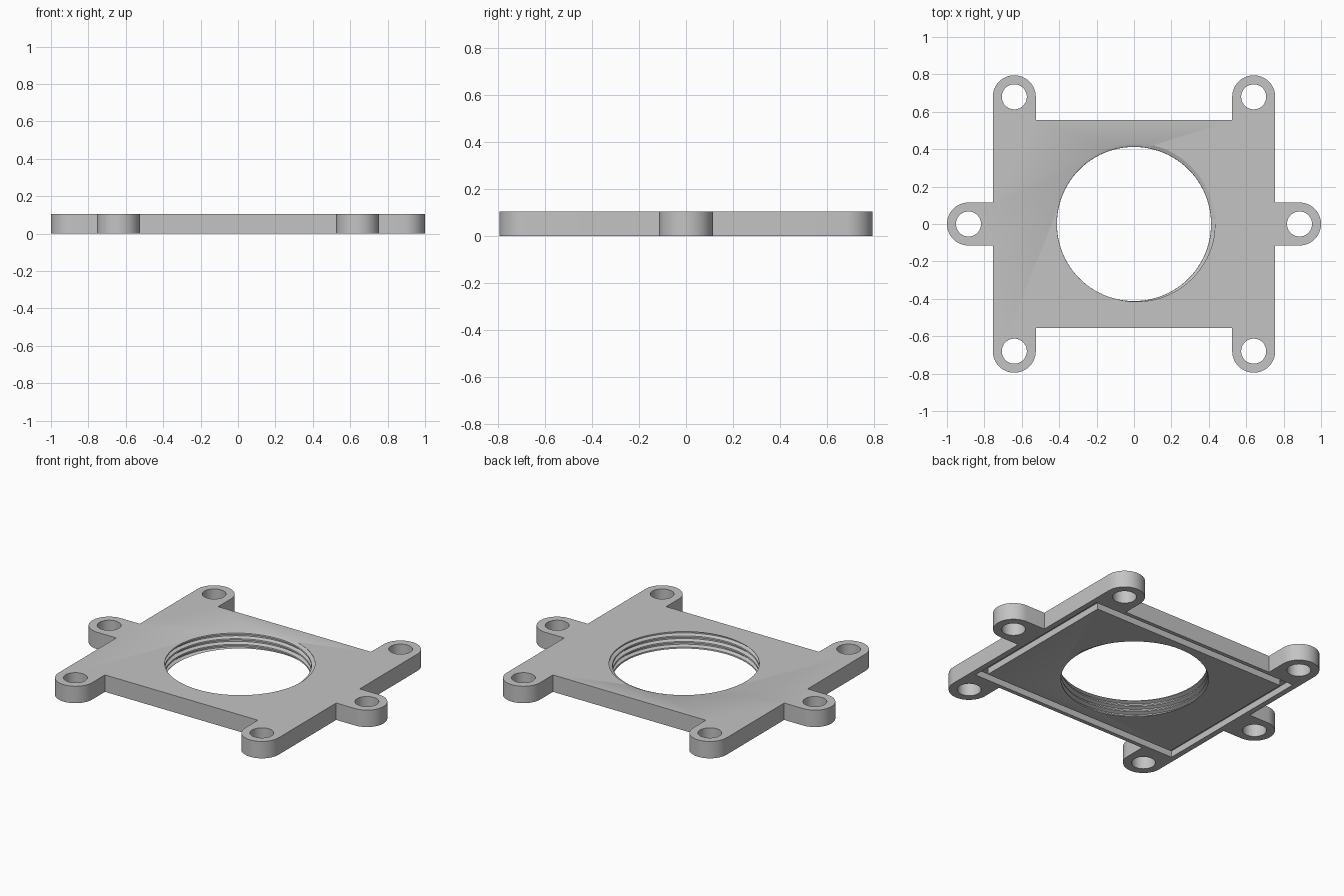
import bpy, bmesh
from math import sin, cos, pi, radians
from mathutils import Matrix

if "Cube" in bpy.data.objects:
    bpy.data.objects.remove(bpy.data.objects["Cube"])

HEIGHT = 0.105
TAB_R, HOLE_R = 0.115, 0.067
SIDE_X, SIDE_Y = 0.755, 0.555        # half size of the main plate
CORNER_X, CORNER_Y = 0.64, 0.68      # corner tab centres
MID_X = 0.885                        # middle tab centre

grey = bpy.data.materials.new("plain grey")
grey.use_nodes = True
colour = (0.55, 0.55, 0.55, 1)
grey.diffuse_color = colour
grey.node_tree.nodes["Principled BSDF"].inputs["Base Color"].default_value = colour


def make_object(name, bm):
    bmesh.ops.recalc_face_normals(bm, faces=bm.faces)
    mesh = bpy.data.meshes.new(name)
    bm.to_mesh(mesh)
    bm.free()
    obj = bpy.data.objects.new(name, mesh)
    bpy.context.collection.objects.link(obj)
    mesh.materials.append(grey)
    return obj


def arc(cx, cy, start, end, steps=24):
    angles = [radians(start + (end - start) * i / steps) for i in range(steps + 1)]
    return [(cx + TAB_R * cos(a), cy + TAB_R * sin(a)) for a in angles]


def plate_solid():
    # one side of the outline, repeated by a half turn
    half = [(CORNER_X - TAB_R, -SIDE_Y)]
    half += arc(CORNER_X, -CORNER_Y, 180, 360)
    half += [(SIDE_X, -TAB_R)] + arc(MID_X, 0, -90, 90) + [(SIDE_X, TAB_R)]
    half += arc(CORNER_X, CORNER_Y, 0, 180)
    half += [(CORNER_X - TAB_R, SIDE_Y)]
    outline = half + [(-x, -y) for x, y in half]
    bm = bmesh.new()
    face = bm.faces.new([bm.verts.new((x, y, 0)) for x, y in outline])
    top = bmesh.ops.extrude_face_region(bm, geom=[face])["geom"]
    bmesh.ops.translate(bm, vec=(0, 0, HEIGHT),
                        verts=[g for g in top if isinstance(g, bmesh.types.BMVert)])
    return make_object("mounting_plate", bm)


def screw_holes():
    bm = bmesh.new()
    spots = [(sx * CORNER_X, sy * CORNER_Y) for sx in (-1, 1) for sy in (-1, 1)]
    for x, y in spots + [(-MID_X, 0), (MID_X, 0)]:
        bmesh.ops.create_cone(bm, cap_ends=True, segments=48, radius1=HOLE_R,
                              radius2=HOLE_R, depth=0.4,
                              matrix=Matrix.Translation((x, y, 0)))
    return make_object("screw_hole_cutter", bm)


def seal_groove(outer_x=0.72, outer_y=0.53, width=0.05, depth=0.04):
    # rectangular ring sunk into the underside
    bm = bmesh.new()
    corners = [(1, 1), (-1, 1), (-1, -1), (1, -1)]
    rings = []
    for inset, z in ((0, -0.05), (0, depth), (width, depth), (width, -0.05)):
        rings.append([bm.verts.new((sx * (outer_x - inset), sy * (outer_y - inset), z))
                      for sx, sy in corners])
    for a, b in zip(rings, rings[1:] + rings[:1]):
        for i in range(4):
            j = (i + 1) % 4
            bm.faces.new((a[i], a[j], b[j], b[i]))
    return make_object("groove_cutter", bm)


def threaded_bore(pitch=0.035, columns=96, rows=24):
    # solid whose wall follows a helix: the rows climb one pitch per turn
    radii = (0.412, 0.413, 0.433, 0.433)
    bm = bmesh.new()
    grid = []
    for i in range(columns):
        a = 2 * pi * i / columns
        count = rows + 1 + (4 if i == 0 else 0)
        grid.append([bm.verts.new((radii[n % 4] * cos(a), radii[n % 4] * sin(a),
                                   pitch * (n / 4 + i / columns) - 0.06))
                     for n in range(count)])
    for i in range(columns):
        nxt = grid[i + 1] if i + 1 < columns else grid[0][4:]
        for n in range(rows):
            bm.faces.new((grid[i][n], nxt[n], nxt[n + 1], grid[i][n + 1]))
    bottom = [c[0] for c in grid] + grid[0][4:0:-1]
    top = [c[rows] for c in grid] + grid[0][rows + 4:rows:-1]
    for loop, z in ((bottom, -0.2), (top, 0.4)):
        centre = bm.verts.new((0, 0, z))
        for a, b in zip(loop, loop[1:] + loop[:1]):
            bm.faces.new((a, b, centre))
    bmesh.ops.triangulate(bm, faces=bm.faces)
    return make_object("thread_cutter", bm)


# plate with every cutter taken out of it
plate = plate_solid()
cutters = [screw_holes(), seal_groove(), threaded_bore()]
for cutter in cutters:
    cutter.hide_render = True
    mod = plate.modifiers.new(cutter.name, "BOOLEAN")
    mod.operation = "DIFFERENCE"
    mod.solver = "EXACT"
    mod.object = cutter

# bake the cuts and drop the helpers
bpy.context.view_layer.update()
graph = bpy.context.evaluated_depsgraph_get()
baked = bpy.data.meshes.new_from_object(plate.evaluated_get(graph))
plate.modifiers.clear()
plate.data = baked
baked.materials.clear()
baked.materials.append(grey)
for cutter in cutters:
    bpy.data.objects.remove(cutter)

for obj in bpy.context.selected_objects:
    obj.select_set(False)
plate.select_set(True)
bpy.context.view_layer.objects.active = plate
bpy.ops.object.shade_smooth_by_angle(angle=radians(25))
